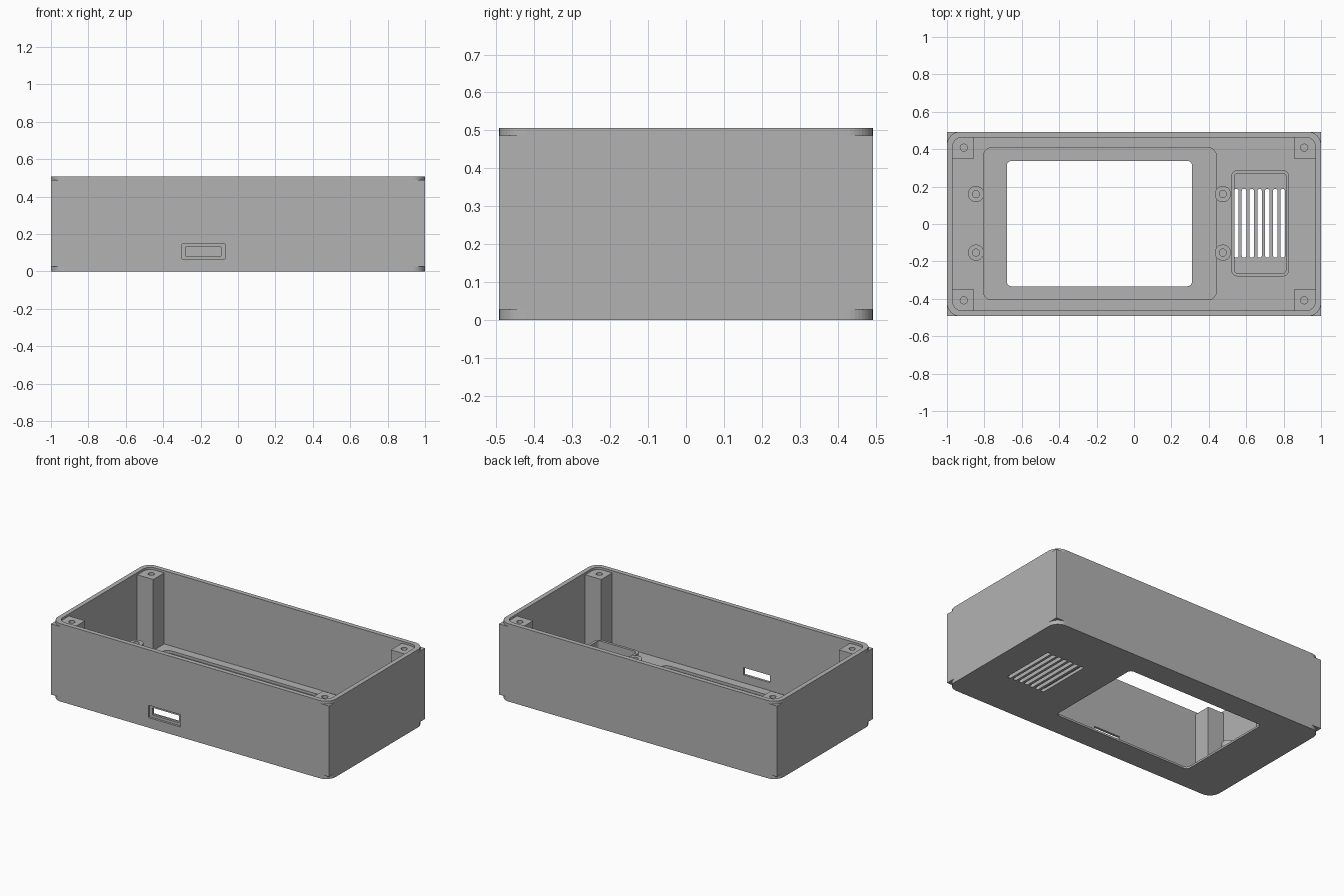
import bpy
import bmesh
import math

if "Cube" in bpy.data.objects:
    bpy.data.objects.remove(bpy.data.objects["Cube"])

grey = bpy.data.materials.new("plain_grey")
grey.use_nodes = True
COLOUR = (0.45, 0.45, 0.45, 1)
grey.diffuse_color = COLOUR
grey.node_tree.nodes["Principled BSDF"].inputs["Base Color"].default_value = COLOUR

STEPS = 10          # segments per rounded corner
HX, HY, H = 1.0, 0.493, 0.506
WALL, FLOOR, STEP, CORNER = 0.03, 0.03, 0.027, 0.07


def ring(x0, x1, y0, y1, r, z):
    """Rounded rectangle at height z; a radius of 0 gives sharp corners."""
    pts = []
    corners = [(x1 - r, y1 - r), (x0 + r, y1 - r), (x0 + r, y0 + r), (x1 - r, y0 + r)]
    for q, (cx, cy) in enumerate(corners):
        for i in range(STEPS + 1):
            a = math.pi / 2 * (q + i / STEPS)
            pts.append((cx + r * math.cos(a), cy + r * math.sin(a), z))
    return pts


def centred(hx, hy, r, z):
    return ring(-hx, hx, -hy, hy, r, z)


def disc(x, y, r, z):
    return ring(x - r, x + r, y - r, y + r, r, z)


def loft(name, rings, loop=False):
    """Skin a series of rings, either joined end to end or capped."""
    bm = bmesh.new()
    loops = [[bm.verts.new(p) for p in pts] for pts in rings]
    n = len(loops[0])
    pairs = list(zip(loops, loops[1:]))
    if loop:
        pairs.append((loops[-1], loops[0]))
    else:
        bm.faces.new(loops[0])
        bm.faces.new(loops[-1])
    for a, b in pairs:
        for i in range(n):
            j = (i + 1) % n
            bm.faces.new((a[i], a[j], b[j], b[i]))
    bmesh.ops.remove_doubles(bm, verts=bm.verts, dist=1e-5)
    bmesh.ops.recalc_face_normals(bm, faces=bm.faces)
    mesh = bpy.data.meshes.new(name)
    bm.to_mesh(mesh)
    bm.free()
    mesh.materials.append(grey)
    obj = bpy.data.objects.new(name, mesh)
    bpy.context.collection.objects.link(obj)
    return obj


def cut(target, cutter):
    mod = target.modifiers.new("cut", "BOOLEAN")
    mod.operation = "DIFFERENCE"
    mod.solver = "EXACT"
    mod.object = cutter
    bpy.context.view_layer.objects.active = target
    bpy.ops.object.modifier_apply(modifier=mod.name)
    bpy.data.objects.remove(cutter)


def recess(z):
    return ring(-0.805, 0.44, -0.405, 0.408, 0.045, z)


def window(z):
    return ring(-0.68, 0.31, -0.333, 0.337, 0.025, z)


# Open case: stepped corners, hollow inside, recessed display window
LIP = 0.013
case = loft("case_body", [
    centred(HX, HY, CORNER, 0),
    centred(HX, HY, CORNER, STEP),
    centred(HX, HY, 0, STEP),
    centred(HX, HY, 0, H - STEP + 0.008),
    centred(HX, HY, CORNER, H - STEP + 0.008),
    centred(HX, HY, CORNER, H),
    centred(HX - WALL, HY - WALL, CORNER - 0.02, H),
    centred(HX - WALL, HY - WALL, CORNER - 0.02, FLOOR),
    recess(FLOOR), recess(LIP), window(LIP), window(0),
], loop=True)

# Ventilation slots in the floor
for i in range(7):
    x = 0.547 + i * 0.0415
    slot = [ring(x - 0.0125, x + 0.0125, -0.18, 0.188, 0.0124, z) for z in (-0.1, 0.1)]
    cut(case, loft("vent_cutter", slot))


# Connector opening in the front wall, with a shallow outer recess
def front_cutter(x0, x1, z0, z1, depth):
    y0, y1 = -HY - 0.1, -HY + depth
    return loft("port_cutter", [ring(x0, x1, y0, y1, 0, z) for z in (z0, z1)])


cut(case, front_cutter(-0.30, -0.07, 0.065, 0.145, 0.014))
cut(case, front_cutter(-0.28, -0.09, 0.082, 0.129, 0.1))

# Corner screw posts
for sx, side in ((-1, "right"), (1, "left")):
    for sy, end in ((-1, "front"), (1, "back")):
        xs = sorted((sx * 0.855, sx * 0.973))
        ys = sorted((sy * 0.35, sy * 0.466))
        hole = (sx * 0.91, sy * 0.408, 0.019)
        loft(f"{end}_{side}_post", [
            ring(*xs, *ys, 0, FLOOR - 0.01), ring(*xs, *ys, 0, 0.492),
            disc(*hole, 0.492), disc(*hole, 0.25)])

# Round mounting bosses beside the window
for x, side in ((-0.845, "right"), (0.475, "left")):
    for y, end in ((-0.153, "front"), (0.16, "back")):
        loft(f"{end}_{side}_boss", [
            disc(x, y, 0.043, FLOOR - 0.01), disc(x, y, 0.043, 0.155),
            disc(x, y, 0.019, 0.155), disc(x, y, 0.019, FLOOR + 0.01)])


# Raised frame around the vent
def frame(inset, z):
    return ring(0.52 + inset, 0.83 - inset, -0.28 + inset, 0.288 - inset, 0.035 - inset, z)


loft("vent_frame", [frame(0, FLOOR - 0.01), frame(0, 0.14),
                    frame(0.017, 0.14), frame(0.017, FLOOR - 0.01)], loop=True)
